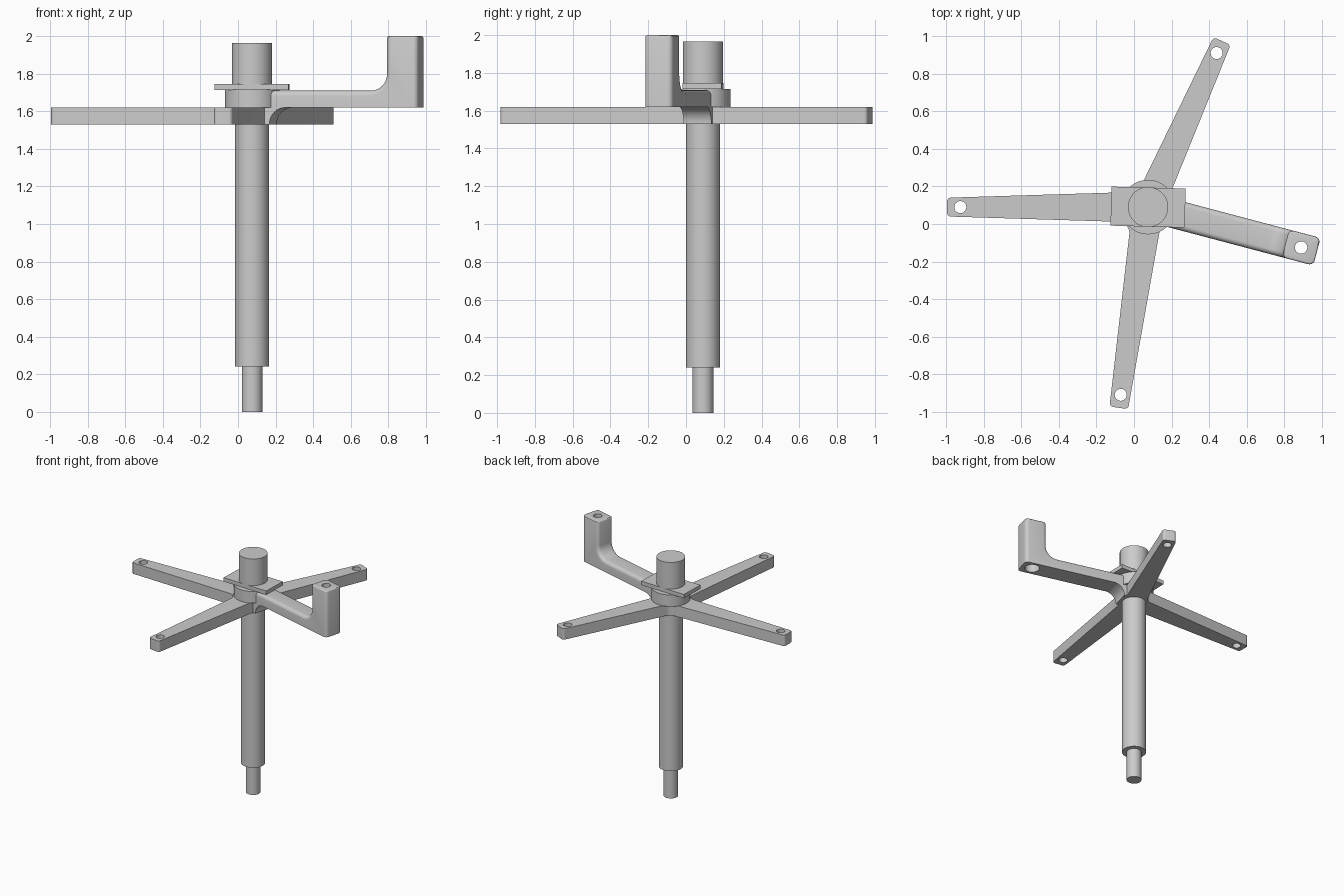
import bpy, bmesh
from math import sin, cos, radians, pi
from mathutils import Vector, Matrix, geometry

if "Cube" in bpy.data.objects:
    bpy.data.objects.remove(bpy.data.objects["Cube"])

CX, CY = 0.075, 0.09          # spindle axis
HUB = Vector((CX, CY))


def smooth(ob):
    bpy.ops.object.select_all(action='DESELECT')
    bpy.context.view_layer.objects.active = ob
    ob.select_set(True)
    bpy.ops.object.shade_smooth_by_angle(angle=radians(30))


def make(name, bm):
    bmesh.ops.recalc_face_normals(bm, faces=bm.faces)
    me = bpy.data.meshes.new(name)
    bm.to_mesh(me)
    bm.free()
    ob = bpy.data.objects.new(name, me)
    bpy.context.collection.objects.link(ob)
    return ob


def cylinder(name, r, z0, z1, c=HUB):
    bpy.ops.mesh.primitive_cylinder_add(vertices=64, radius=r, depth=z1 - z0,
                                        location=(c[0], c[1], (z0 + z1) / 2))
    ob = bpy.context.object
    ob.name = name
    smooth(ob)
    return ob


def drill(ob, c, r, z0, z1):
    cut = cylinder("hole_cutter", r, z0, z1, c)
    cut.hide_render = True
    mod = ob.modifiers.new("hole", 'BOOLEAN')
    mod.operation, mod.solver, mod.object = 'DIFFERENCE', 'EXACT', cut
    bpy.context.view_layer.objects.active = ob
    bpy.ops.object.modifier_apply(modifier=mod.name)
    bpy.data.objects.remove(cut)


def round_corners(pts, steps=8):
    """Replace each (point, radius) by an arc tangent to both neighbours."""
    out = []
    for i, (p, r) in enumerate(pts):
        if r == 0:
            out.append(p)
            continue
        a = (pts[i - 1][0] - p).normalized()
        b = (pts[(i + 1) % len(pts)][0] - p).normalized()
        half = a.angle(b) / 2
        mid = p + (a + b).normalized() * (r / sin(half))
        s = p + a * (r / abs(cos(half) and sin(half) / cos(half))) - mid
        e = p + b * (r / abs(sin(half) / cos(half))) - mid
        for k in range(steps + 1):
            t = k / steps
            sweep = pi - 2 * half
            out.append(mid + (s * sin((1 - t) * sweep) + e * sin(t * sweep)) / sin(sweep))
    return out


def prism(pts, to3d, depth):
    bm = bmesh.new()
    f = bm.faces.new([bm.verts.new(to3d(p)) for p in pts])
    g = bmesh.ops.extrude_face_region(bm, geom=[f])
    bmesh.ops.translate(bm, vec=depth,
                        verts=[v for v in g['geom'] if isinstance(v, bmesh.types.BMVert)])
    return bm


# Stepped spindle, collar and top stub
cylinder("lower_pin", 0.055, 0, 0.25)
cylinder("main_shaft", 0.09, 0.24, 1.64)
cylinder("hub_collar", 0.145, 1.62, 1.715)
cylinder("top_stub", 0.107, 1.74, 1.965)

# Flat plate under the stub
bpy.ops.mesh.primitive_cube_add(size=1, location=(CX, CY, 1.73), rotation=(0, 0, radians(-1.5)))
plate = bpy.context.object
plate.name = "clamp_plate"
plate.scale = (0.395, 0.208, 0.032)

# Three tapered flat arms: angle, end radius, hole radius position
arms = [(66, 0.968, 0.898), (180, 1.07, 1.0), (261.7, 1.08, 1.01)]
W0, W1 = 0.083, 0.05


def arm_point(ang, r, w):
    a = radians(ang)
    return HUB + Vector((cos(a), sin(a))) * r + Vector((-sin(a), cos(a))) * w


outline = []
for i, (ang, end, _) in enumerate(arms):
    nxt = arms[(i + 1) % 3]
    outline += [(arm_point(ang, end, -W1), 0.02), (arm_point(ang, end, W1), 0.02)]
    crotch = geometry.intersect_line_line(
        *[p.to_3d() for p in (arm_point(ang, 0, W0), arm_point(ang, end, W1),
                              arm_point(nxt[0], 0, -W0), arm_point(nxt[0], nxt[1], -W1))])[0]
    outline.append((crotch.to_2d(), 0.06 if i < 2 else 0))
spider = make("flat_arms", prism(round_corners(outline),
                                 lambda p: (p.x, p.y, 1.53), (0, 0, 0.09)))
for ang, _, hole in arms:
    drill(spider, arm_point(ang, hole, 0), 0.032, 1.4, 1.7)
smooth(spider)

# Raised arm with upright end post, drawn as a side profile
side = [((0, 1.53), 0), ((0.115, 1.53), 0), ((0.115, 1.62), 0.089), ((0.93, 1.62), 0),
        ((0.93, 2.0), 0), ((0.757, 2.0), 0), ((0.757, 1.71), 0.09), ((0, 1.71), 0)]
bm = prism(round_corners([(Vector(p), r) for p, r in side]),
           lambda p: (p.x, -0.076, p.y), (0, 0.152, 0))


def along_top(e):
    a, b = (v.co for v in e.verts)
    if abs(a.y - b.y) > 0.01 or min(a.x, b.x) < -0.01:
        return False
    if min(a.z, b.z) > 1.99 or max(a.z, b.z) < 1.65:
        return False
    return max(a.x, b.x) > 0.05


bmesh.ops.bevel(bm, geom=[e for e in bm.edges if along_top(e)], offset=0.028,
                offset_type='OFFSET', segments=6, profile=0.5, affect='EDGES')
bmesh.ops.bevel(bm, geom=[e for e in bm.edges if all(v.co.z > 1.999 for v in e.verts)],
                offset=0.01, segments=3, profile=0.5, affect='EDGES')
bm.transform(Matrix.Translation((CX, CY, 0)) @ Matrix.Rotation(radians(-14.8), 4, 'Z'))
post = make("raised_arm", bm)
hole = arm_point(-14.8, 0.843, 0)
drill(post, hole, 0.033, 1.5, 2.1)
drill(post, hole, 0.055, 1.5, 1.88)
smooth(post)
